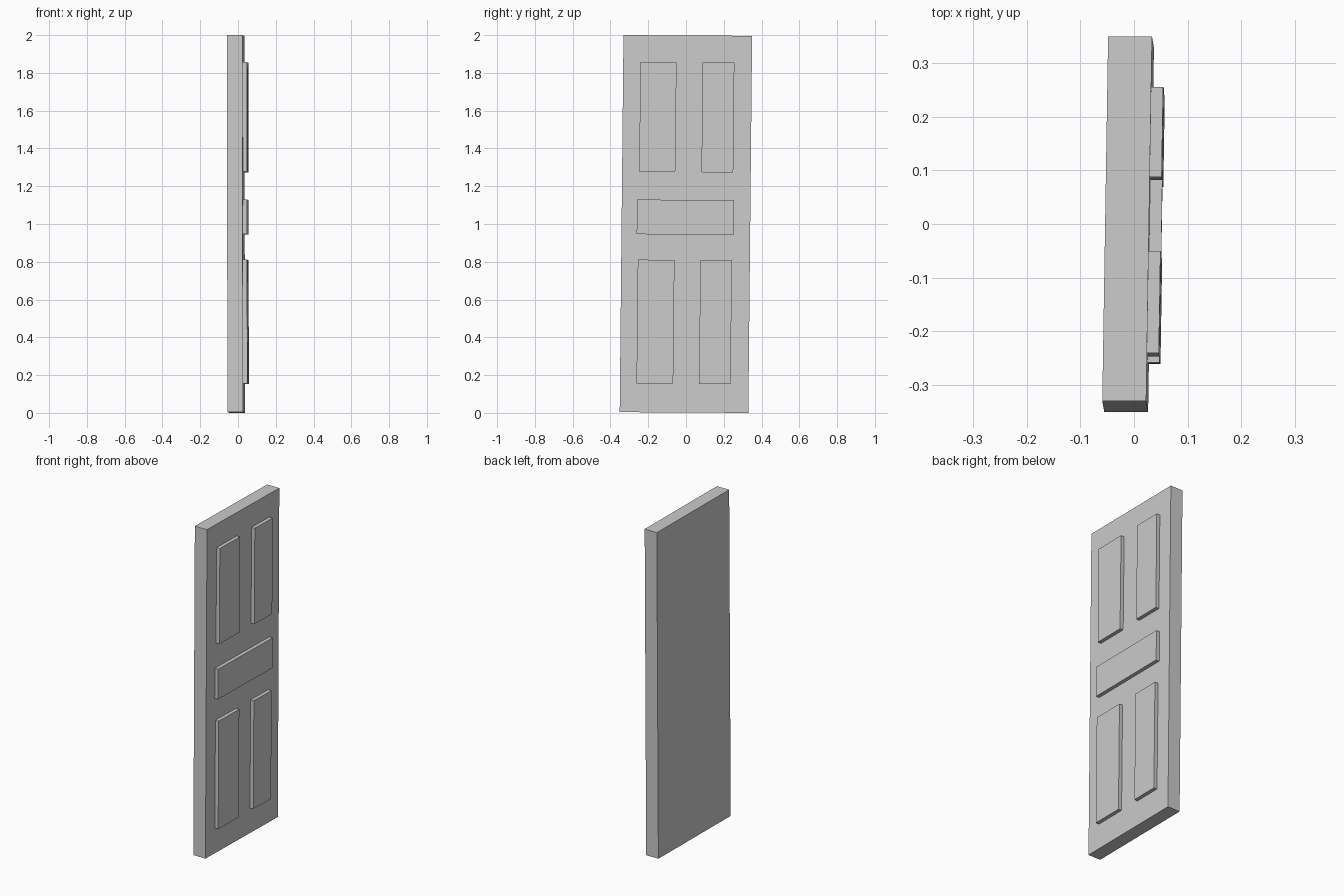
import bpy

if "Cube" in bpy.data.objects:
    bpy.data.objects.remove(bpy.data.objects["Cube"])

# The whole door leans slightly: front plane x as a function of y and z
def front_x(y, z):
    return 0.032 - 0.002 * z + 0.016 * y


# Slab of material behind/over the front plane; quad = four (y, z) corners
def plate(name, quad, back, front):
    verts = [(front_x(y, z) + d, y, z) for d in (back, front) for y, z in quad]
    faces = [(3, 2, 1, 0), (4, 5, 6, 7)]
    faces += [(i, (i + 1) % 4, (i + 1) % 4 + 4, i + 4) for i in range(4)]
    mesh = bpy.data.meshes.new(name)
    mesh.from_pydata(verts, [], faces)
    mesh.update()
    obj = bpy.data.objects.new(name, mesh)
    bpy.context.collection.objects.link(obj)
    return obj


# Door slab
plate("door_slab", [(-0.351, 0.004), (0.330, 0.0), (0.350, 1.996), (-0.331, 2.0)],
      -0.082, 0.0)

# Raised panels: y range along the bottom edge, z range, sideways lean to the top
panels = {
    "upper_left_panel": (-0.248, -0.057, 1.278, 1.857, 0.007),
    "upper_right_panel": (0.082, 0.250, 1.274, 1.856, 0.006),
    "middle_panel": (-0.261, 0.253, 0.946, 1.129, 0.002),
    "lower_left_panel": (-0.262, -0.068, 0.156, 0.811, 0.007),
    "lower_right_panel": (0.069, 0.236, 0.153, 0.810, 0.007),
}
for name, (y0, y1, z0, z1, lean) in panels.items():
    drop = 0.005 * (y1 - y0)
    quad = [(y0, z0), (y1, z0 - drop), (y1 + lean, z1 - drop), (y0 + lean, z1)]
    plate(name, quad, -0.004, 0.022)
